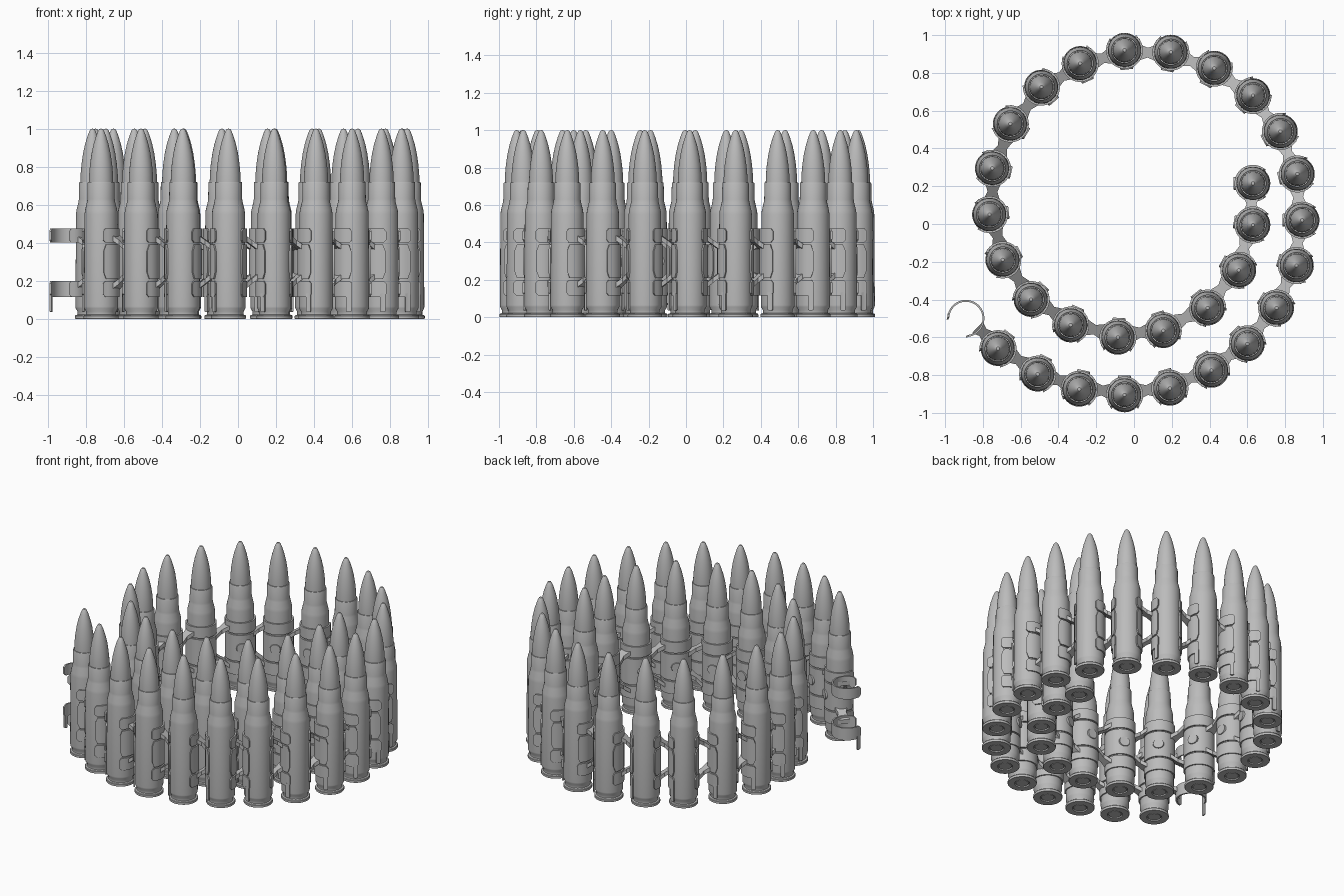
import bpy, bmesh, math
from mathutils import Vector, Matrix

cube = bpy.data.objects.get("Cube")
if cube:
    bpy.data.objects.remove(cube, do_unlink=True)

steel = bpy.data.materials.new("plain_grey")
steel.use_nodes = True
steel.diffuse_color = (0.5, 0.5, 0.5, 1)
steel.node_tree.nodes["Principled BSDF"].inputs["Base Color"].default_value = (0.5, 0.5, 0.5, 1)


def finish(bm, name, angle=32):
    """Turn a bmesh into a mesh, smooth except at sharp edges."""
    bmesh.ops.recalc_face_normals(bm, faces=bm.faces)
    for face in bm.faces:
        face.smooth = True
    for edge in bm.edges:
        edge.smooth = edge.calc_face_angle(0) < math.radians(angle)
    mesh = bpy.data.meshes.new(name)
    bm.to_mesh(mesh)
    bm.free()
    mesh.materials.append(steel)
    return mesh


def place(mesh, name, spot, along, stretch=1):
    """Stand a shared mesh at a spot, its x axis along the belt."""
    obj = bpy.data.objects.new(name, mesh)
    obj.location = (spot.x, spot.y, 0)
    obj.rotation_euler.z = math.atan2(along.y, along.x)
    obj.scale.x = stretch
    bpy.context.collection.objects.link(obj)


def lathe(bm, profile, sides=32):
    verts = [bm.verts.new((r, 0, z)) for r, z in profile]
    edges = [bm.edges.new(pair) for pair in zip(verts, verts[1:])]
    bmesh.ops.spin(bm, geom=verts + edges, cent=(0, 0, 0), axis=(0, 0, 1),
                   angle=math.tau, steps=sides, use_duplicate=False)
    bmesh.ops.remove_doubles(bm, verts=bm.verts, dist=0.0002)


def band(bm, low, high, start, end, chamfer=0.0, flare=0.0, inner=0.088, outer=0.098):
    """Curved strip round the cartridge; angles are measured from the inside of the belt."""
    steps = max(3, int((end - start) / 8))
    rings = []
    for i in range(steps + 1):
        a = math.radians(start + (end - start) * i / steps)
        tip = i in (0, steps)
        cut, lift = (chamfer, flare) if tip else (0, 0)
        corners = [(inner, low), (inner, high), (outer, high), (outer, low)]
        rings.append([bm.verts.new(((r + lift) * math.sin(a), (r + lift) * math.cos(a),
                                    z + (cut if z == low else -cut)))
                      for r, z in corners])
    for one, two in zip(rings, rings[1:]):
        for k in range(4):
            n = (k + 1) % 4
            bm.faces.new((one[k], one[n], two[n], two[k]))
    bm.faces.new(rings[0])
    bm.faces.new(rings[-1])


# Cartridge: primer, rim, groove, case, shoulder, neck and pointed bullet
bm = bmesh.new()
lathe(bm, [(0, 0.003), (0.04, 0.003), (0.042, 0.008), (0.046, 0.008), (0.048, 0),
           (0.09, 0), (0.092, 0.003), (0.092, 0.015), (0.089, 0.019), (0.079, 0.022),
           (0.079, 0.038), (0.089, 0.055), (0.09, 0.065), (0.087, 0.55), (0.085, 0.57),
           (0.074, 0.615), (0.072, 0.63), (0.071, 0.715), (0.069, 0.72), (0.064, 0.72),
           (0.063, 0.76), (0.058, 0.815), (0.05, 0.87), (0.039, 0.92), (0.025, 0.965),
           (0.015, 0.99), (0.009, 0.998), (0, 1)])
cartridge = finish(bm, "cartridge")

# Paired clips of a link, with the locating hook below
bm = bmesh.new()
band(bm, 0.40, 0.475, -136, 136, 0.015, 0.004)
band(bm, 0.115, 0.20, -136, 136, 0.015, 0.004)
band(bm, 0.035, 0.135, -134, -118, 0.004, 0.002)
clips = finish(bm, "link_clips")

# Single wide saddle of a link, with a round boss on the inside of the belt
bm = bmesh.new()
band(bm, 0.21, 0.39, -134, 134, 0.035, 0.002)
bmesh.ops.create_cone(bm, cap_ends=True, segments=20, radius1=0.036, radius2=0.033, depth=0.014,
                      matrix=Matrix.Translation((0, 0.096, 0.3)) @ Matrix.Rotation(-math.pi / 2, 4, "X"))
saddle = finish(bm, "link_saddle")

# Two sloping bridges joining clips to the next saddle
bm = bmesh.new()
for near, far in ((0.43, 0.37), (0.165, 0.23)):
    ends = []
    for x, z, width in ((-0.042, near, 0.042), (0, (near + far) / 2, 0.026), (0.042, far, 0.042)):
        ends.append([bm.verts.new((x, 0.008 + y * width, z + h * 0.014))
                     for y, h in ((-1, -1), (1, -1), (1, 1), (-1, 1))])
    for one, two in zip(ends, ends[1:]):
        for k in range(4):
            n = (k + 1) % 4
            bm.faces.new((one[k], one[n], two[n], two[k]))
    bm.faces.new(ends[0])
    bm.faces.new(ends[-1])
bridge = finish(bm, "link_bridge")

# Spiral path of the belt; the first stop is the empty end loop
path = [Vector(p) for p in (
    (-.89, -.5), (-.72, -.66), (-.51, -.795), (-.29, -.875), (-.05, -.905), (.19, -.87),
    (.41, -.775), (.6, -.635), (.755, -.445), (.86, -.22), (.89, .02), (.865, .265),
    (.775, .49), (.63, .68), (.425, .825), (.195, .91), (-.05, .92), (-.285, .85),
    (-.49, .725), (-.655, .53), (-.75, .295), (-.765, .05), (-.695, -.19), (-.545, -.4),
    (-.335, -.535), (-.085, -.6), (.155, -.565), (.39, -.445), (.555, -.245),
    (.63, -.005), (.63, .215))]
last = len(path) - 1
for i, spot in enumerate(path):
    along = path[min(i + 1, last)] - path[max(i - 1, 0)]
    if i < last:
        place(clips, "link_clips", spot, along)
        step = path[i + 1] - spot
        place(bridge, "link_bridge", spot + step / 2, step, step.length / 0.245)
    if i > 0:
        place(cartridge, "cartridge", spot, along)
        place(saddle, "link_saddle", spot, along)
